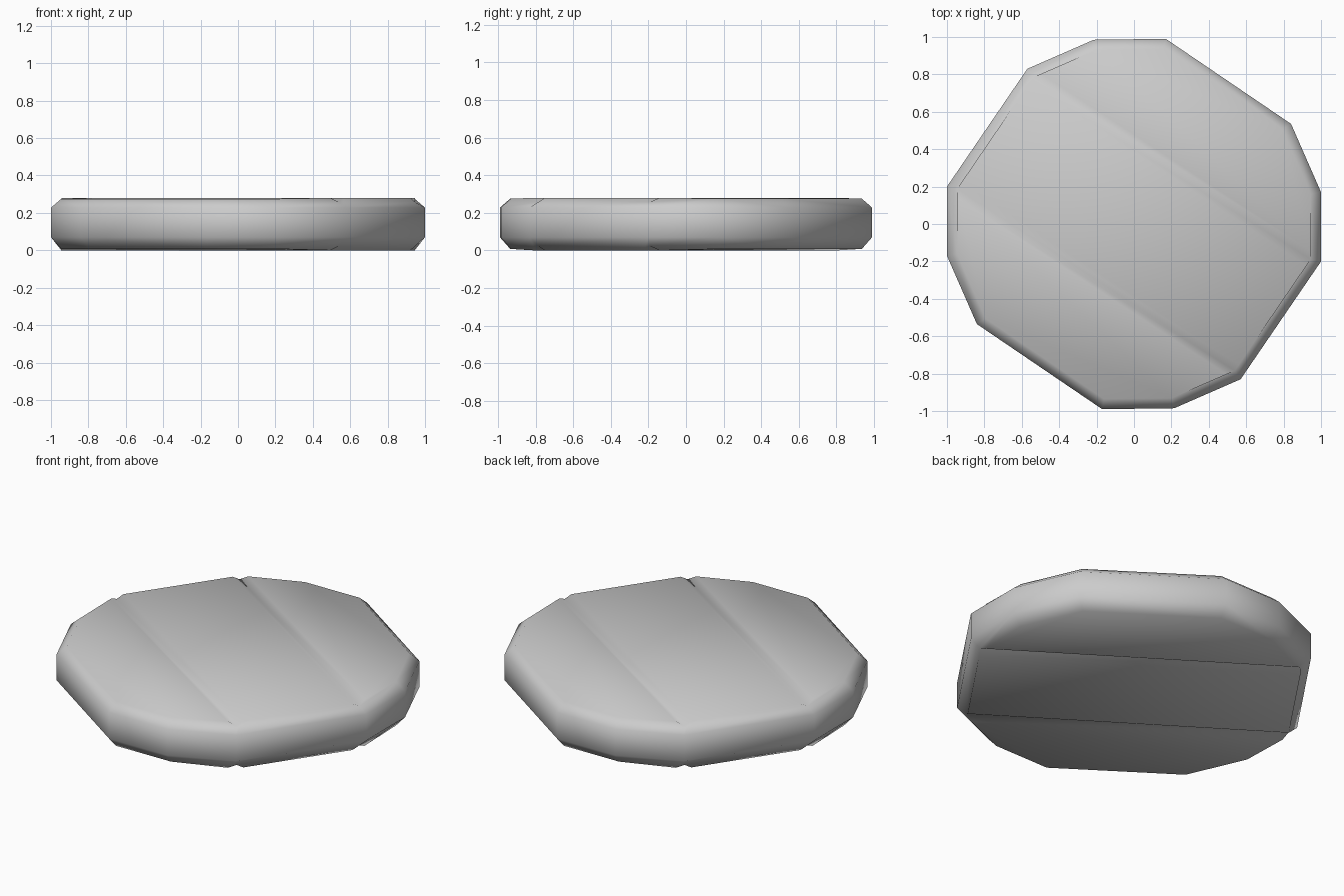
import bpy, bmesh
from mathutils import Vector

cube = bpy.data.objects.get("Cube")
if cube:
    bpy.data.objects.remove(cube, do_unlink=True)

# One plain grey material
grey = bpy.data.materials.new("plain grey")
grey.use_nodes = True
colour = (0.6, 0.6, 0.6, 1)
grey.diffuse_color = colour
grey.node_tree.nodes["Principled BSDF"].inputs["Base Color"].default_value = colour

# Half of the rim outline; the other half is turned by 180 degrees
half = [(0.17, 0.99), (0.84, 0.535), (1, 0.17), (1, -0.2), (0.57, -0.83), (0.215, -0.985)]
outline = [Vector((x, y)) for x, y in half]
outline += [-p for p in outline]

INSET = 0.945
SHOULDER = 0.04
DEPTH = 0.022
MIDDLE = 0.14

# Chamfered slab: stacked rings, closed at the bottom and top
bm = bmesh.new()
rings = []
for scale, z in ((INSET, 0.008), (1, 0.07), (1, 0.228), (INSET, 0.275)):
    rings.append([bm.verts.new((p.x * scale, p.y * scale, z)) for p in outline])
count = len(outline)
for low, high in zip(rings, rings[1:]):
    for i in range(count):
        j = (i + 1) % count
        bm.faces.new((low[i], low[j], high[j], high[i]))
bm.faces.new(rings[0])
bm.faces.new(rings[-1])
bmesh.ops.recalc_face_normals(bm, faces=bm.faces[:])


def cut_caps(point, normal):
    """Cut only the flat top and bottom along one line."""
    caps = [f for f in bm.faces if abs(f.normal.z) > 0.95]
    edges = {e for f in caps for e in f.edges}
    verts = {v for f in caps for v in f.verts}
    bmesh.ops.bisect_plane(bm, geom=caps + list(edges) + list(verts),
                           plane_co=point, plane_no=normal, dist=0.001)
    bm.normal_update()


# Two grooves between three planks, running from corner to corner
grooves = []
for sign in (1, -1):
    start = sign * outline[10] * INSET
    end = sign * outline[3] * INSET
    along = (end - start).normalized()
    normal = Vector((-along.y, along.x, 0))
    point = Vector((start.x, start.y, 0))
    grooves.append((point, normal))
    for offset in (-SHOULDER, 0, SHOULDER):
        cut_caps(point + normal * offset, normal)

# Sink the groove lines and lift the plank shoulders
for v in bm.verts:
    side = 1 if v.co.z > MIDDLE else -1
    if abs(v.co.z - MIDDLE) < 0.12:
        continue
    for point, normal in grooves:
        distance = abs((v.co - point).dot(normal))
        if distance < 0.005:
            v.co.z = MIDDLE + side * (MIDDLE - DEPTH)
        elif abs(distance - SHOULDER) < 0.005:
            v.co.z = MIDDLE + side * MIDDLE

mesh = bpy.data.meshes.new("round_plank_lid")
bm.to_mesh(mesh)
bm.free()
mesh.materials.append(grey)
lid = bpy.data.objects.new("round_plank_lid", mesh)
bpy.context.collection.objects.link(lid)
for polygon in mesh.polygons:
    polygon.use_smooth = True
